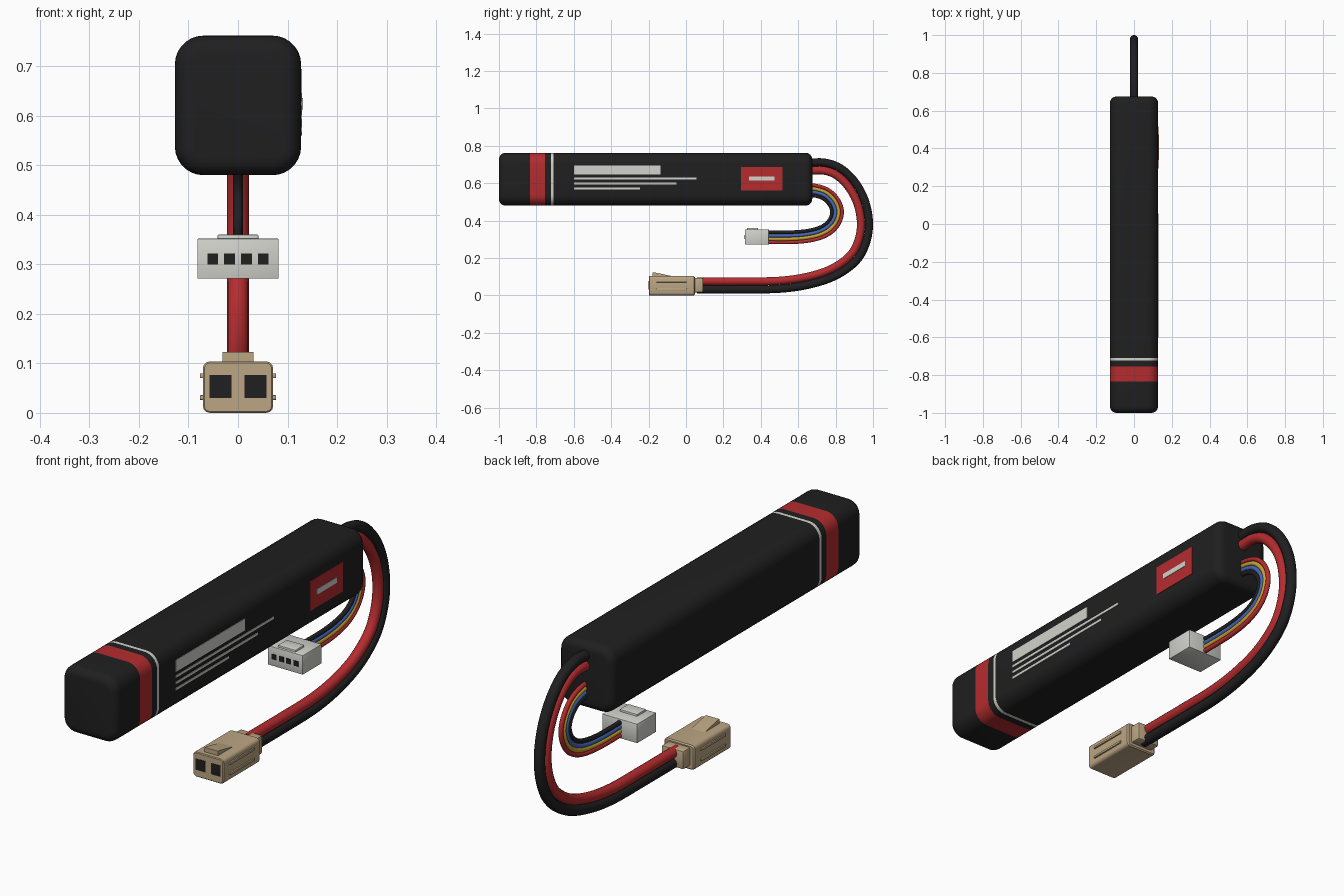
import bpy, bmesh, math
from mathutils import Vector

if "Cube" in bpy.data.objects:
    bpy.data.objects.remove(bpy.data.objects["Cube"])


def material(name, r, g, b):
    m = bpy.data.materials.new(name)
    m.diffuse_color = (r, g, b, 1)
    m.use_nodes = True
    m.node_tree.nodes["Principled BSDF"].inputs["Base Color"].default_value = m.diffuse_color
    return m


BLACK = material("black wrap", 0.014, 0.014, 0.015)
RED = material("red", 0.46, 0.025, 0.028)
WHITE = material("off white", 0.65, 0.65, 0.61)
TAN = material("tan plastic", 0.50, 0.38, 0.23)
BLUE = material("blue wire", 0.06, 0.14, 0.50)
YELLOW = material("yellow wire", 0.58, 0.36, 0.03)


def finish(name, bm, mats, angle=35):
    bmesh.ops.recalc_face_normals(bm, faces=bm.faces)
    me = bpy.data.meshes.new(name)
    bm.to_mesh(me)
    bm.free()
    for m in mats:
        me.materials.append(m)
    me.shade_smooth()
    me.set_sharp_from_angle(angle=math.radians(angle))
    ob = bpy.data.objects.new(name, me)
    bpy.context.collection.objects.link(ob)
    return ob


def loft(bm, rings):
    """Skin a list of closed point rings and cap both ends."""
    rows = [[bm.verts.new(p) for p in ring] for ring in rings]
    n = len(rows[0])
    for a, b in zip(rows, rows[1:]):
        for i in range(n):
            bm.faces.new((a[i], a[(i + 1) % n], b[(i + 1) % n], b[i]))
    bm.faces.new(rows[0])
    bm.faces.new(rows[-1])


def rounded_ring(y, hx, hz, r, zc, seg=7):
    pts = []
    for k, (sx, sz) in enumerate(((1, 1), (-1, 1), (-1, -1), (1, -1))):
        for j in range(seg + 1):
            a = math.pi / 2 * (k + j / seg)
            pts.append((sx * (hx - r) + r * math.cos(a), y, zc + sz * (hz - r) + r * math.sin(a)))
    return pts


def box(name, x, y, z, mat, bevel=0.0):
    """Box from (min, max) ranges, optionally bevelled."""
    bm = bmesh.new()
    bmesh.ops.create_cube(bm, size=1)
    for v in bm.verts:
        v.co = [(lo + hi) / 2 + c * (hi - lo) for c, (lo, hi) in zip(v.co, (x, y, z))]
    if bevel:
        bmesh.ops.bevel(bm, geom=bm.edges[:], offset=bevel, segments=2, profile=0.5, affect='EDGES')
    return finish(name, bm, [mat])


def spline(points, steps=8):
    """Catmull-Rom samples through (y, z) points."""
    p = [Vector(q) for q in points]
    p = [2 * p[0] - p[1]] + p + [2 * p[-1] - p[-2]]
    out = []
    for i in range(1, len(p) - 2):
        a, b, c, d = p[i - 1:i + 3]
        for s in range(steps):
            t = s / steps
            out.append(0.5 * (2 * b + (c - a) * t + (2 * a - 5 * b + 4 * c - d) * t * t
                              + (3 * b - a - 3 * c + d) * t ** 3))
    return out + [p[-2]]


def wire(name, points, inset, r, mat, sides=14):
    """Round wire in the x = 0 plane, offset to the inside of the bend."""
    path = spline(points)
    rings = []
    for i, p in enumerate(path):
        t = (path[min(i + 1, len(path) - 1)] - path[max(i - 1, 0)]).normalized()
        n = Vector((t.y, -t.x))          # inner side of a clockwise bend
        c = p + n * inset
        ring = []
        for k in range(sides):
            a = 2 * math.pi * k / sides
            q = c + n * (r * math.sin(a))
            ring.append((r * math.cos(a), q.x, q.y))
        rings.append(ring)
    bm = bmesh.new()
    loft(bm, rings)
    return finish(name, bm, [mat], 50)


# Battery body: rounded section lofted along y, with stripe bands cut in
Y0, Y1, R = -1.0, 0.675, 0.035
HX, HZ, ZC = 0.1275, 0.141, 0.621
curve = [(R * (1 - math.sin(a)), R * (1 - math.cos(a)))
         for a in (math.pi / 2 * i / 6 for i in range(7))]
stations = [(Y0 + dy, ins) for ins, dy in curve]
stations += [(y, 0) for y in (-0.835, -0.755, -0.723, -0.709)]
stations += [(Y1 - dy, ins) for ins, dy in reversed(curve)]
bm = bmesh.new()
loft(bm, [rounded_ring(y, HX - s, HZ - s, 0.058 - s, ZC) for y, s in stations])
for f in bm.faces:
    y = f.calc_center_median().y
    f.material_index = 1 if -0.835 < y < -0.755 else 2 if -0.723 < y < -0.709 else 0
finish("battery_body", bm, [BLACK, RED, WHITE])

# Printed label plates on the right side
labels = [("label_title_bar", -0.60, -0.137, 0.645, 0.695, WHITE, 0.002),
          ("label_line_long", -0.60, 0.055, 0.620, 0.630, WHITE, 0.002),
          ("label_line_medium", -0.60, -0.052, 0.593, 0.603, WHITE, 0.002),
          ("label_line_short", -0.60, -0.245, 0.567, 0.577, WHITE, 0.002),
          ("label_red_patch", 0.295, 0.515, 0.560, 0.685, RED, 0.002),
          ("label_patch_bar", 0.338, 0.473, 0.613, 0.636, WHITE, 0.004)]
for name, ya, yb, za, zb, mat, t in labels:
    box(name, (HX - 0.003, HX + t), (ya, yb), (za, zb), mat)

# Main power leads: black outside, red inside the bend
main = [(0.64, 0.708), (0.74, 0.710), (0.825, 0.680), (0.900, 0.610), (0.955, 0.510), (0.978, 0.395),
        (0.964, 0.285), (0.910, 0.185), (0.80, 0.105), (0.66, 0.058), (0.50, 0.035), (0.30, 0.032),
        (0.06, 0.032)]
wire("power_wire_black", main, 0, 0.022, BLACK)
wire("power_wire_red", main, 0.043, 0.022, RED)

# Balance leads: four thin wires nested in one bend
thin = [(0.64, 0.588), (0.70, 0.586), (0.765, 0.562), (0.815, 0.510), (0.835, 0.445),
        (0.815, 0.378), (0.765, 0.328), (0.69, 0.298), (0.58, 0.284), (0.42, 0.283)]
for i, (name, mat) in enumerate((("red", RED), ("yellow", YELLOW), ("blue", BLUE), ("black", BLACK))):
    wire("balance_wire_" + name, thin, i * 0.0182, 0.0098, mat, 10)

# White balance connector with tab and four pin holes
box("balance_plug", (-0.082, 0.082), (0.315, 0.443), (0.271, 0.352), WHITE, 0.002)
box("balance_plug_tab", (-0.041, 0.041), (0.325, 0.385), (0.345, 0.360), WHITE, 0.002)
for i in range(4):
    x = (i - 1.5) * 0.034
    box("balance_pin_hole", (x - 0.011, x + 0.011), (0.313, 0.32), (0.300, 0.322), BLACK)

# Tan power connector: housing, stepped collar, latch, side ribs, sockets
bm = bmesh.new()
loft(bm, [rounded_ring(y, 0.071 - s, 0.052 - s, 0.014 - s, 0.052, 3)
          for y, s in ((-0.199, 0.003), (-0.196, 0), (0.042, 0), (0.047, 0.005))])
finish("power_plug_housing", bm, [TAN])
box("power_plug_collar", (-0.052, 0.052), (0.03, 0.092), (0.016, 0.094), TAN, 0.008)

bm = bmesh.new()
side = [(-0.178, 0.095), (-0.178, 0.123), (-0.165, 0.122), (-0.075, 0.103), (-0.075, 0.095)]
loft(bm, [[(x, y, z) for y, z in side] for x in (-0.031, 0.031)])
finish("power_plug_latch", bm, [TAN])

for sx in (-1, 1):
    for z in (0.031, 0.075):
        xs = sorted((sx * 0.06, sx * 0.077))
        box("power_plug_rib", xs, (-0.16, 0.005), (z - 0.005, z + 0.005), TAN, 0.002)
    xs = sorted((sx * 0.013, sx * 0.058))
    box("power_plug_socket", xs, (-0.2, -0.19), (0.030, 0.077), BLACK)
